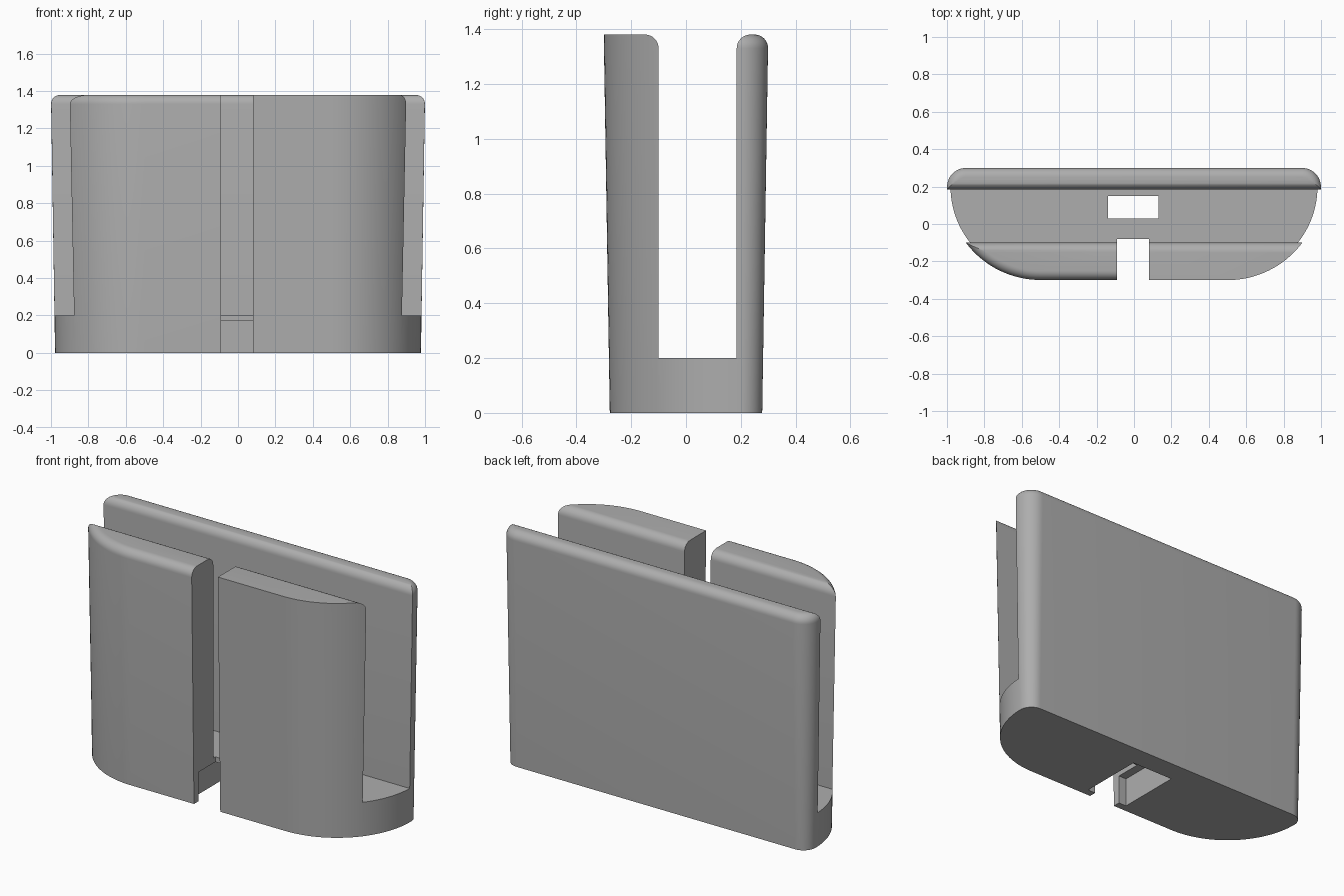
import bpy, bmesh, math

if "Cube" in bpy.data.objects:
    bpy.data.objects.remove(bpy.data.objects["Cube"])

H, FILLET, TAPER, STEPS = 1.38, 0.05, 0.022, 8

grey = bpy.data.materials.new("grey plastic")
grey.diffuse_color = (0.42, 0.42, 0.42, 1)
grey.use_nodes = True
grey.node_tree.nodes["Principled BSDF"].inputs["Base Color"].default_value = grey.diffuse_color


def loft(name, rings):
    """Closed solid through a list of equal-length rings of points."""
    bm = bmesh.new()
    rows = [[bm.verts.new(p) for p in ring] for ring in rings]
    n = len(rows[0])
    for a, b in zip(rows, rows[1:]):
        for i in range(n):
            j = (i + 1) % n
            bm.faces.new((a[i], a[j], b[j], b[i]))
    bm.faces.new(rows[0][::-1])
    bm.faces.new(rows[-1])
    bmesh.ops.recalc_face_normals(bm, faces=bm.faces)
    mesh = bpy.data.meshes.new(name)
    bm.to_mesh(mesh)
    bm.free()
    ob = bpy.data.objects.new(name, mesh)
    bpy.context.collection.objects.link(ob)
    return ob


def box(name, x0, x1, y0, y1, z0, z1):
    base = [(x0, y0), (x1, y0), (x1, y1), (x0, y1)]
    return loft(name, [[(x, y, z) for x, y in base] for z in (z0, z1)])


def arc(cx, cy, r, a0, a1, n):
    angles = [math.radians(a0 + (a1 - a0) * i / n) for i in range(n + 1)]
    return [(cx + r * math.cos(a), cy + r * math.sin(a)) for a in angles]


def outline(z, taper, inset):
    """Plan outline: tight back corners, wide front corners."""
    def radius_points(d):
        return (arc(0.9, 0.2, 0.1 - d, 0, 90, 12) + arc(-0.9, 0.2, 0.1 - d, 90, 180, 12)
                + arc(-0.5, 0.2, 0.5 - d, 180, 270, 28)[1:]
                + [(-0.02, -0.3 + d), (0.02, -0.3 + d)]
                + arc(0.5, 0.2, 0.5 - d, 270, 360, 28)[:-1])
    soft, sharp = radius_points(taper + inset), radius_points(taper)
    # the right front wall keeps a sharp outer rim
    return [(*(q if q[0] > 0 and q[1] < 0.1 else p), z) for p, q in zip(soft, sharp)]


# Tapered body with a rounded rim
rings = [outline(0, TAPER, 0)]
for i in range(STEPS + 1):
    a = math.pi / 2 * i / STEPS
    z = H - FILLET + FILLET * math.sin(a)
    rings.append(outline(z, TAPER * (1 - z / H), FILLET * (1 - math.cos(a))))
holder = loft("holder_body", rings)
holder.data.materials.append(grey)

# Slot cutter: flares at the top so both inner rims are rounded
Y0, Y1, F = -0.1, 0.185, FILLET
profile = [(Y0, 0.2), (Y1, 0.2)]
profile += arc(Y1 + F, H - F, F, 180, 90, STEPS)
profile += [(Y1 + F, H + 0.2), (Y0 - F, H + 0.2)]
profile += arc(Y0 - F, H - F, F, 90, 0, STEPS)
slot = loft("slot_cutter", [[(x, y, z) for y, z in profile] for x in (-1.2, 1.2)])

cutters = [
    slot,
    box("front_gap_cutter", -0.09, 0.08, -0.5, -0.08, -0.2, 1.6),
    box("cable_channel_cutter", -0.14, 0.13, -0.235, 0.15, -0.2, 0.17),
    box("plug_hole_cutter", -0.14, 0.13, 0.03, 0.15, -0.1, 0.3),
]
bpy.context.view_layer.objects.active = holder
holder.select_set(True)
for c in cutters:
    mod = holder.modifiers.new(c.name, "BOOLEAN")
    mod.operation, mod.solver, mod.object = "DIFFERENCE", "EXACT", c
    bpy.ops.object.modifier_apply(modifier=mod.name)
    bpy.data.objects.remove(c)

bpy.ops.object.shade_smooth_by_angle(angle=math.radians(30))
